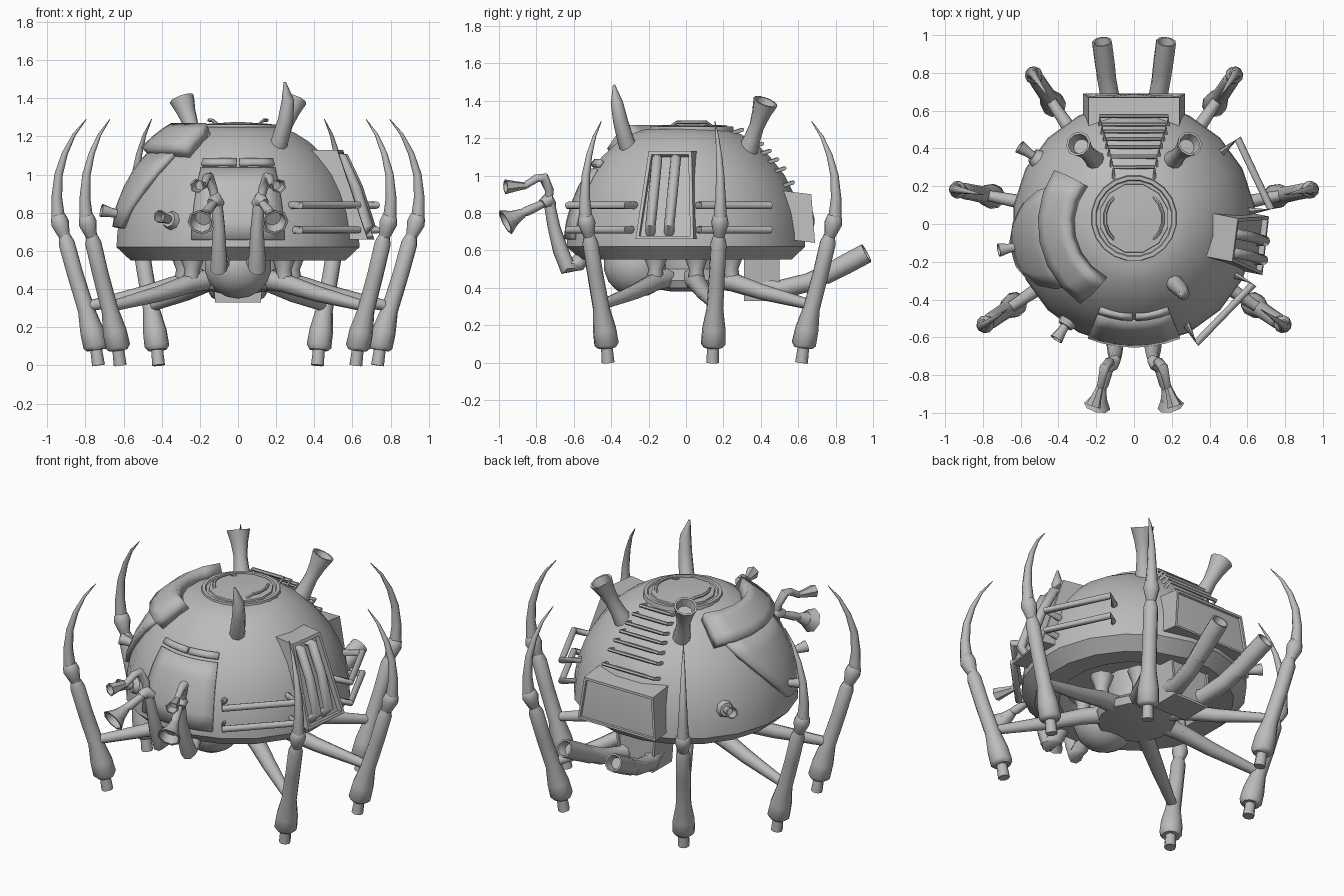
import bpy, bmesh
from math import sin, cos, radians, pi
from mathutils import Vector

if "Cube" in bpy.data.objects:
    bpy.data.objects.remove(bpy.data.objects["Cube"])

grey = bpy.data.materials.new("plain_grey")
grey.use_nodes = True
grey.diffuse_color = (0.5, 0.5, 0.5, 1)
grey.node_tree.nodes["Principled BSDF"].inputs["Base Color"].default_value = (0.5, 0.5, 0.5, 1)


def finish(name, bm, angle=40):
    bmesh.ops.recalc_face_normals(bm, faces=bm.faces)
    mesh = bpy.data.meshes.new(name)
    bm.to_mesh(mesh)
    bm.free()
    mesh.materials.append(grey)
    ob = bpy.data.objects.new(name, mesh)
    bpy.context.collection.objects.link(ob)
    bpy.ops.object.select_all(action='DESELECT')
    ob.select_set(True)
    bpy.context.view_layer.objects.active = ob
    bpy.ops.object.shade_smooth_by_angle(angle=radians(angle))
    return ob


def bridge(bm, rings):
    for a, b in zip(rings, rings[1:]):
        n = len(a)
        for i in range(n):
            bm.faces.new((a[i], a[(i + 1) % n], b[(i + 1) % n], b[i]))


def tube(name, pts, radii, sides=8):
    """Round tube along a path, one radius per point; a flat end ring may repeat a point."""
    pts = [Vector(p) for p in pts]
    if not isinstance(radii, (list, tuple)):
        radii = [radii] * len(pts)
    bm, rings = bmesh.new(), []
    side = None
    for i, p in enumerate(pts):
        d = (pts[min(i + 1, len(pts) - 1)] - pts[max(i - 1, 0)]).normalized()
        if side is None:
            side = d.orthogonal()
        side = (side - d * side.dot(d)).normalized()
        other = d.cross(side)
        rings.append([bm.verts.new(p + radii[i] * (side * cos(2 * pi * k / sides) + other * sin(2 * pi * k / sides)))
                      for k in range(sides)])
    bridge(bm, rings)
    bm.faces.new(rings[0])
    bm.faces.new(rings[-1])
    return finish(name, bm, 50)


def cup(name, start, end, radii, sides=10):
    """Flared tube with a hollow mouth."""
    a, b = Vector(start), Vector(end)
    n = len(radii)
    pts = [a.lerp(b, i / (n - 1)) for i in range(n)]
    ob = tube(name, pts, radii, sides)
    bm = bmesh.new()
    bm.from_mesh(ob.data)
    bm.faces.ensure_lookup_table()
    mouth = bm.faces[-1]
    bmesh.ops.inset_individual(bm, faces=[mouth], thickness=radii[-1] * 0.18)
    inner = bmesh.ops.inset_individual(bm, faces=[mouth], thickness=radii[-1] * 0.2, depth=-0.05)
    bm.to_mesh(ob.data)
    bm.free()
    return ob


def lathe(name, profile, sides=20, centre=(0, 0)):
    bm = bmesh.new()
    rings = [[bm.verts.new((centre[0] + r * cos(2 * pi * (k + .5) / sides),
                            centre[1] + r * sin(2 * pi * (k + .5) / sides), z))
              for k in range(sides)] for r, z in profile]
    bridge(bm, rings)
    bm.faces.new(rings[0])
    bm.faces.new(rings[-1])
    return finish(name, bm, 32)


def panel(name, corners, push, frame, depth, peak=None):
    """Four-cornered plate with a recessed face, optionally raised to a point."""
    bm = bmesh.new()
    front = [bm.verts.new(c) for c in corners]
    back = [bm.verts.new(Vector(c) + Vector(push)) for c in corners]
    bridge(bm, [back, front])
    bm.faces.new(back)
    face = bm.faces.new(front)
    bmesh.ops.recalc_face_normals(bm, faces=bm.faces)
    bmesh.ops.inset_individual(bm, faces=[face], thickness=frame)
    bmesh.ops.inset_individual(bm, faces=[face], thickness=0.004, depth=depth)
    if peak:
        normal = face.normal.copy()
        tip = bmesh.ops.poke(bm, faces=[face])["verts"][0]
        tip.co += normal * peak
    return finish(name, bm, 15)


# Dome shell with the hollow underside
SHELL = [(.645, .62), (.64, .70), (.62, .80), (.585, .90), (.535, 1.0),
         (.455, 1.10), (.38, 1.17), (.30, 1.22), (.22, 1.25)]
lathe("dome_shell", [(.2, .66), (.40, .65), (.43, .56), (.57, .55)] + SHELL)


def dome(az, z, out=0.0):
    """Point on the dome at an azimuth in degrees and a height."""
    z = min(max(z, SHELL[0][1]), SHELL[-1][1])
    for (r0, z0), (r1, z1) in zip(SHELL, SHELL[1:]):
        if z <= z1:
            break
    r = r0 + (r1 - r0) * (z - z0) / (z1 - z0)
    n = Vector((z1 - z0, r0 - r1)).normalized() * out
    return Vector(((r + n.x) * cos(radians(az)), (r + n.x) * sin(radians(az)), z + n.y))


def dome_plate(name, low, high, z0, z1, out, thick, steps=6, rows=4):
    """Plate following the dome; low and high are azimuth ranges at its edges."""
    bm, grid = bmesh.new(), []
    for j in range(rows + 1):
        t = j / rows
        a, b = (low[i] + (high[i] - low[i]) * t for i in (0, 1))
        grid.append([bm.verts.new(dome(a + (b - a) * i / steps, z0 + (z1 - z0) * t, out)) for i in range(steps + 1)])
    for r0, r1 in zip(grid, grid[1:]):
        for i in range(steps):
            bm.faces.new((r0[i], r0[i + 1], r1[i + 1], r1[i]))
    ob = finish(name, bm, 35)
    mod = ob.modifiers.new("thickness", 'SOLIDIFY')
    mod.thickness, mod.offset = thick, -1


dome_plate("flank_hood", (146, 236), (142, 242), 1.10, 1.21, .07, .08)
dome_plate("flank_wing", (188, 200), (152, 226), .72, 1.12, .03, .04)
dome_plate("front_plate", (-112, -68), (-112, -68), .66, 1.03, .012, .02)
for k, az in enumerate((-112, -89)):
    dome_plate(f"front_flap_{k}", (az, az + 21), (az, az + 21), 1.045, 1.075, .02, .03, 3, 1)

# Roof hatch with curved handles
lathe("hatch_rim", [(.23, 1.23), (.225, 1.262), (.205, 1.262), (.2, 1.255)], 20, (0, .03))
lathe("hatch_lid", [(.19, 1.24), (.185, 1.265), (.03, 1.275)], 12, (0, .03))
for s in (-1, 1):
    arc = [(s * .155 * cos(radians(a)), .03 + .155 * sin(radians(a)), 1.285 - (.03 if abs(a) > 45 else 0))
           for a in range(-50, 51, 20)]
    tube("hatch_handle", arc, .009, 6)

# Rear panel, ladder and exhausts
panel("rear_panel", [(-.27, .69, .64), (.27, .69, .64), (.24, .67, .90), (-.24, .67, .90)],
      (0, -.16, .02), .02, -.012, .02)
for i in range(7):
    z = .95 + .27 * (i / 6) ** .75
    p = dome(90, z, .03)
    w = .18 - .012 * i
    for_y = p.y - .035
    tube("ladder_rung", [(-w, for_y - .04, p.z - .02), (-w, for_y + .02, p.z), (w, for_y + .02, p.z),
                         (w, for_y - .04, p.z - .02)], .011, 6)
panel("rear_box", [(-.12, .50, .33), (.12, .50, .33), (.14, .50, .58), (-.14, .50, .58)],
      (0, -.19, 0), .02, -.01)
for s in (-1, 1):
    tube("exhaust_elbow", [(s * .07, .36, .44), (s * .10, .5, .39), (s * .125, .66, .43), (s * .15, .8, .5)],
         [.05, .052, .05, .05])
    cup("exhaust_pipe", (s * .14, .74, .465), (s * .17, .965, .585), [.05, .054, .054])

# Window on the left flank with two upright tubes
panel("side_window", [(.68, -.27, .66), (.715, .04, .66), (.55, .03, 1.13), (.52, -.20, 1.13)],
      (-.2, .04, 0), .025, -.03)
for y in (-.17, -.07):
    tube("window_tube", [(.65 + y * .1, y - .02, .69), (.70 + y * .1, y - .02, .73), (.635 + y * .1, y, .93),
                         (.56 + y * .1, y + .015, 1.09), (.52 + y * .1, y + .015, 1.09)], .028)

# Handrails on the left flank
for a, b in (((.33, -.63), (.63, -.32)), ((.55, .45), (.725, .08))):
    for z in (.71, .84):
        pts = [(a[0] * .84, a[1] * .84, z), (*a, z), (*b, z), (b[0] * .84, b[1] * .84, z)]
        tube("handrail", pts, .02, 8)

# Short ports on the right flank
for az, z in ((146, .78), (191, .79), (236, .76)):
    tube("port_collar", [dome(az, z, -.02), dome(az, z, .025)], [.055, .04])
    cup("port_pipe", dome(az, z, 0), dome(az, z, .11), [.022, .025, .036])

# Roof horn and two flared horns
tube("roof_horn", [(.19, -.28, 1.10), (.22, -.32, 1.18), (.25, -.35, 1.29), (.262, -.37, 1.39), (.245, -.385, 1.485)],
     [.055, .045, .04, .033, .006])
for s in (-1, 1):
    cup("flared_horn", (s * .20, .33, 1.13), (s * .295, .425, 1.395), [.055, .045, .04, .05, .068])

# Belly and hub
lathe("hub", [(.10, .38), (.22, .40), (.24, .44), (.16, .50), (.18, .67)], 14, (0, .02))
bm = bmesh.new()
bmesh.ops.create_uvsphere(bm, u_segments=14, v_segments=9, radius=1)
for v in bm.verts:
    v.co = Vector((v.co.x * .18, v.co.y * .18 - .26, v.co.z * .17 + .52))
finish("belly", bm)

# Six legs, each modelled in its radial plane
def leg(az):
    def at(r, z):
        return (r * cos(radians(az)), r * sin(radians(az)), z)
    tube("foot", [at(.745, 0), at(.76, .10)], [.034, .03])
    tube("shin", [at(.757, .08), at(.76, .10), at(.78, .18), at(.81, .29), at(.87, .48), at(.915, .64), at(.925, .68)],
         [.05, .066, .063, .045, .043, .043, .03], 10)
    tube("knee", [at(.92, .66), at(.935, .70), at(.95, .745), at(.96, .78), at(.965, .79)],
         [.025, .036, .048, .04, .03], 10)
    tube("spike", [at(.96, .77), at(.968, .88), at(.958, 1.0), at(.925, 1.11), at(.875, 1.21), at(.81, 1.29)],
         [.036, .028, .022, .016, .009, .002])
    tube("strut", [at(.18, .45), at(.30, .43), at(.50, .375), at(.80, .31)], [.055, .05, .042, .028])
    tube("hip", [at(.29, .58), at(.29, .50), at(.30, .41)], [.07, .04, .045])


for angle in (-34, 11, 56):
    leg(angle)
    leg(180 - angle)

# Two jointed front arms with a cup and a gripper each
for s in (-1, 1):
    def m(x, y, z):
        return (s * x, y, z)
    tube("arm_upper", [m(.08, -.50, .62), m(.09, -.58, .53), m(.10, -.635, .51), m(.10, -.67, .60), m(.10, -.705, .72),
                       m(.11, -.73, .85)], [.04, .045, .048, .042, .034, .03])
    tube("arm_elbow", [m(.09, -.715, .84), m(.12, -.74, .87), m(.14, -.77, .85)], [.025, .042, .025])
    tube("cup_wrist", [m(.12, -.74, .86), m(.16, -.85, .81), m(.175, -.88, .80)], [.02, .026, .02])
    cup("cup_hand", m(.17, -.87, .80), m(.195, -.965, .75), [.025, .04, .072], 8)
    tube("gripper_arm", [m(.12, -.735, .87), m(.13, -.73, .92), m(.155, -.76, .99), m(.165, -.80, .985), m(.18, -.87, .94)],
         [.022, .024, .028, .022, .018])
    cup("gripper_hand", m(.18, -.86, .945), m(.215, -.965, .94), [.018, .028, .04], 6)
